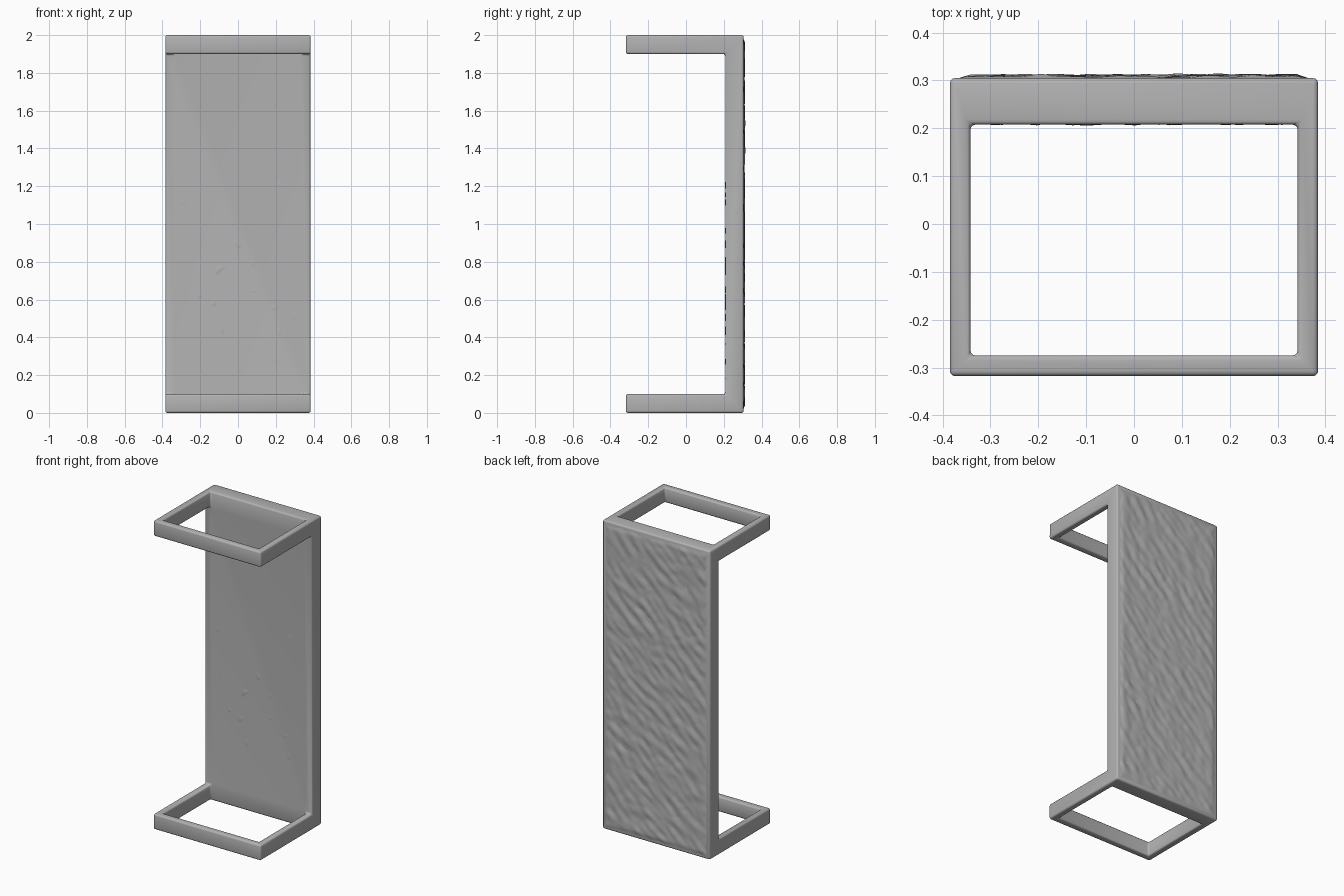
import bpy, bmesh, math
from mathutils import Vector, noise

if "Cube" in bpy.data.objects:
    bpy.data.objects.remove(bpy.data.objects["Cube"])

grey = bpy.data.materials.new("plain_grey")
grey.diffuse_color = (0.45, 0.45, 0.45, 1)
grey.use_nodes = True
grey.node_tree.nodes["Principled BSDF"].inputs["Base Color"].default_value = grey.diffuse_color

HALF_W, FRONT, BACK, PANEL_FRONT = 0.385, -0.318, 0.305, 0.208
HEIGHT, BAR_H, BAR = 2.0, 0.1, 0.043


def finish(name, bm):
    bmesh.ops.recalc_face_normals(bm, faces=bm.faces)
    mesh = bpy.data.meshes.new(name)
    bm.to_mesh(mesh)
    bm.free()
    ob = bpy.data.objects.new(name, mesh)
    bpy.context.collection.objects.link(ob)
    mesh.materials.append(grey)
    return ob


# Bracket: C-shaped side profile extruded across the width
bm = bmesh.new()
profile = [(FRONT, 0), (BACK, 0), (BACK, HEIGHT), (FRONT, HEIGHT),
           (FRONT, HEIGHT - BAR_H), (PANEL_FRONT, HEIGHT - BAR_H),
           (PANEL_FRONT, BAR_H), (FRONT, BAR_H)]
face = bm.faces.new([bm.verts.new((-HALF_W, y, z)) for y, z in profile])
ext = bmesh.ops.extrude_face_region(bm, geom=[face])
bmesh.ops.translate(bm, vec=(2 * HALF_W, 0, 0),
                    verts=[v for v in ext["geom"] if isinstance(v, bmesh.types.BMVert)])
bracket = finish("bracket", bm)

# Cutter: opens both shelves into rectangular rings
bm = bmesh.new()
bmesh.ops.create_cube(bm, size=1)
y0, y1 = FRONT + BAR, PANEL_FRONT
bmesh.ops.scale(bm, vec=(2 * (HALF_W - BAR), y1 - y0, 3), verts=bm.verts)
bmesh.ops.translate(bm, vec=(0, (y0 + y1) / 2, 1), verts=bm.verts)
cutter = finish("opening_cutter", bm)
cutter.hide_render = True
cutter.hide_set(True)

cut = bracket.modifiers.new("opening", 'BOOLEAN')
cut.object, cut.operation, cut.solver = cutter, 'DIFFERENCE', 'EXACT'
bev = bracket.modifiers.new("soft_edges", 'BEVEL')
bev.width, bev.segments, bev.limit_method = 0.011, 3, 'ANGLE'
bpy.context.view_layer.objects.active = bracket
bracket.select_set(True)
bpy.ops.object.modifier_apply(modifier="opening")
bpy.ops.object.modifier_apply(modifier="soft_edges")
bpy.ops.object.shade_smooth_by_angle(angle=math.radians(35))
bracket.select_set(False)


def relief(name, y, z0, z1, half, height, nx, nz):
    """Uneven skin whose border sinks into the panel; height(x, z) moves it along y."""
    bm = bmesh.new()
    bmesh.ops.create_grid(bm, x_segments=nx, y_segments=nz, size=1)
    for v in bm.verts:
        x, z = v.co.x * half, z0 + (v.co.y + 1) / 2 * (z1 - z0)
        edge = min(1, min(half - abs(x), z - z0, z1 - z) / 0.03)
        v.co = (x, y + height(x, z) * edge - (1 - edge) * math.copysign(0.003, y - 0.25), z)
    ob = finish(name, bm)
    # the skin must face away from the panel
    if ob.data.polygons[0].normal.y * (y - 0.25) < 0:
        ob.data.flip_normals()
    ob.data.polygons.foreach_set("use_smooth", [True] * len(ob.data.polygons))
    return ob


def back_height(x, z):
    # ridges slanting across the back, broken up by finer chips
    a, b = (x + z) * 0.707, (z - x) * 0.707
    n = noise.noise(Vector((a * 8, b * 24, 0)))
    chip = noise.noise(Vector((x * 14, z * 14, 7)))
    return 0.003 + 0.006 * n + 0.004 * abs(chip)


def front_height(x, z):
    # a few shallow lumps that just break the front surface
    n = noise.noise(Vector((x * 20 + z * 5, z * 17 - x * 5, 3)))
    fade = max(0.0, 1 - abs(z - 0.7) / 0.9)
    return 0.0015 - 0.009 * fade * max(0.0, n - 0.25)


relief("rough_back", BACK, 0.012, HEIGHT - 0.012, HALF_W - 0.012, back_height, 70, 180)
relief("lumpy_front", PANEL_FRONT, BAR_H, HEIGHT - BAR_H, HALF_W - 0.012, front_height, 70, 170)
